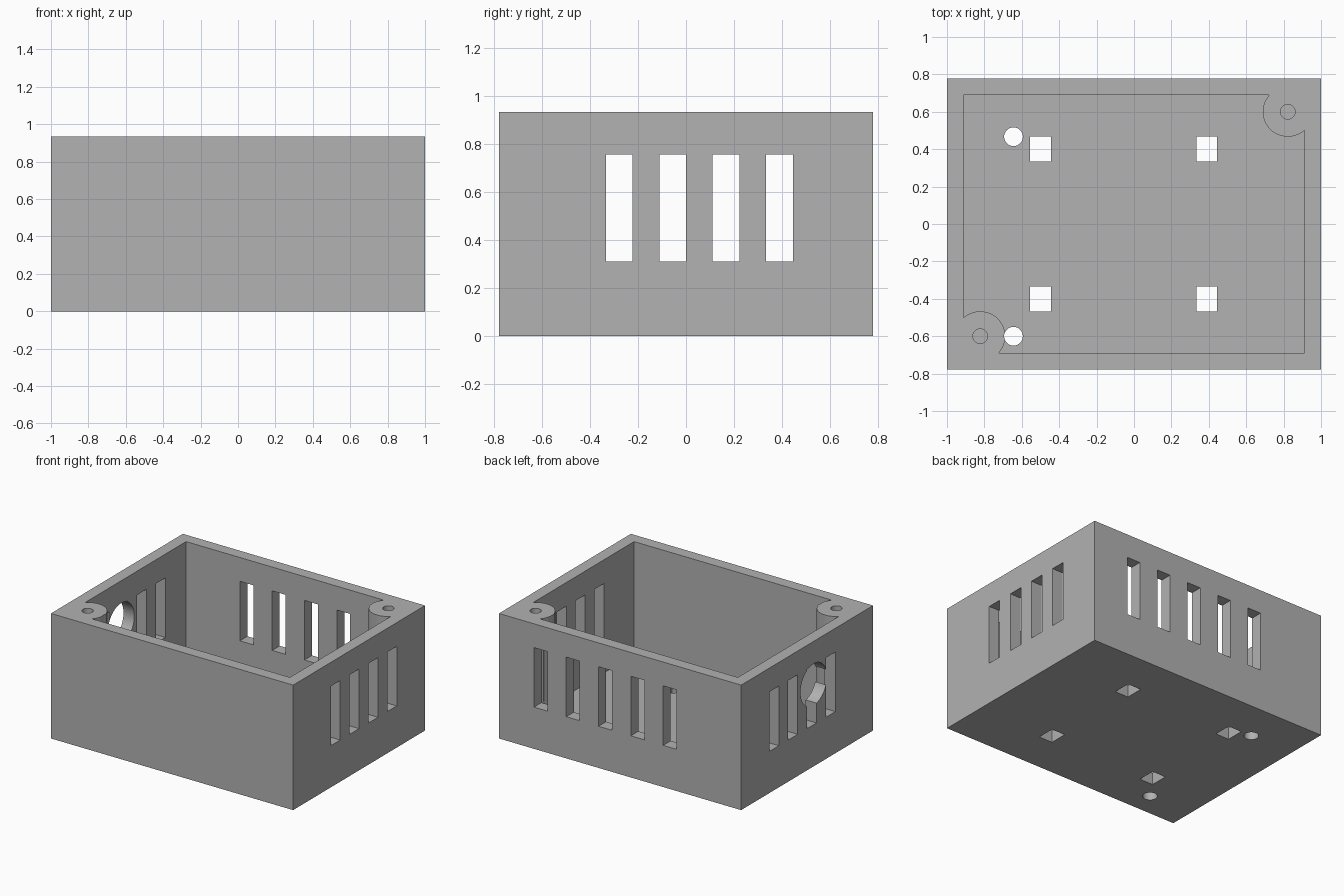
import bpy
import bmesh
from mathutils import Matrix, Vector

if "Cube" in bpy.data.objects:
    bpy.data.objects.remove(bpy.data.objects["Cube"], do_unlink=True)

S = 2 / 90          # sizes below are in millimetres, 90 mm long
WALL, HEIGHT = 4, 42

grey = bpy.data.materials.new("grey plastic")
grey.use_nodes = True
COLOUR = (0.445, 0.445, 0.445, 1)
grey.diffuse_color = COLOUR
grey.node_tree.nodes["Principled BSDF"].inputs["Base Color"].default_value = COLOUR


def finish(name, bm):
    mesh = bpy.data.meshes.new(name)
    bm.to_mesh(mesh)
    bm.free()
    mesh.materials.append(grey)
    obj = bpy.data.objects.new(name, mesh)
    bpy.context.collection.objects.link(obj)
    return obj


def box(name, low, high):
    low, high = Vector(low) * S, Vector(high) * S
    bm = bmesh.new()
    bmesh.ops.create_cube(bm, size=1)
    bmesh.ops.scale(bm, vec=high - low, verts=bm.verts)
    bmesh.ops.translate(bm, vec=(low + high) / 2, verts=bm.verts)
    return finish(name, bm)


def cylinder(name, centre, radius, depth, axis="Z"):
    bm = bmesh.new()
    bmesh.ops.create_cone(bm, cap_ends=True, segments=48, radius1=radius * S,
                          radius2=radius * S, depth=depth * S)
    if axis == "X":
        bmesh.ops.rotate(bm, verts=bm.verts, matrix=Matrix.Rotation(1.5707963, 3, "Y"))
    bmesh.ops.translate(bm, vec=Vector(centre) * S, verts=bm.verts)
    return finish(name, bm)


def combine(target, tool, operation="DIFFERENCE"):
    tool.hide_render = True
    mod = target.modifiers.new(tool.name, "BOOLEAN")
    mod.operation, mod.solver, mod.object = operation, "EXACT", tool
    bpy.context.view_layer.objects.active = target
    bpy.ops.object.modifier_apply(modifier=mod.name)
    bpy.data.objects.remove(tool, do_unlink=True)


# Open box shell
case = box("enclosure", (-45, -35, 0), (45, 35, HEIGHT))
combine(case, box("cavity", (-41, -31, WALL), (41, 31, HEIGHT + 5)))

# Screw bosses in two opposite corners, with blind holes
for side in (-1, 1):
    x, y = 37 * side, 27 * side
    boss = cylinder("screw_boss", (x, y, 22), 6, 40)
    combine(case, boss, "UNION")
    combine(case, cylinder("screw_hole", (x, y, 34), 1.75, 20))

# Vent slots through both end walls
for y in (-15, -5, 5, 15):
    combine(case, box("end_slot", (-50, y, 14), (50, y + 5, 34)))

# Vent slots in the back wall
for x in (-21, -9, 3, 15, 27):
    combine(case, box("back_slot", (x, 30, 14), (x + 5, 40, 34)))

# Round cable opening in the -x wall
combine(case, cylinder("cable_hole", (-43, -3.5, 27.5), 7, 10, "X"))

# Square openings and round holes in the floor
for x in (-25, 15):
    for y in (-21, 15):
        combine(case, box("floor_slot", (x, y, -2), (x + 5, y + 6, 8)))
for y in (-27, 21):
    combine(case, cylinder("floor_hole", (-29, y, 22), 2.25, 50))

# Smooth curved walls while keeping sharp corners
bpy.ops.object.select_all(action="DESELECT")
case.select_set(True)
bpy.context.view_layer.objects.active = case
bpy.ops.object.shade_smooth_by_angle(angle=0.52)
